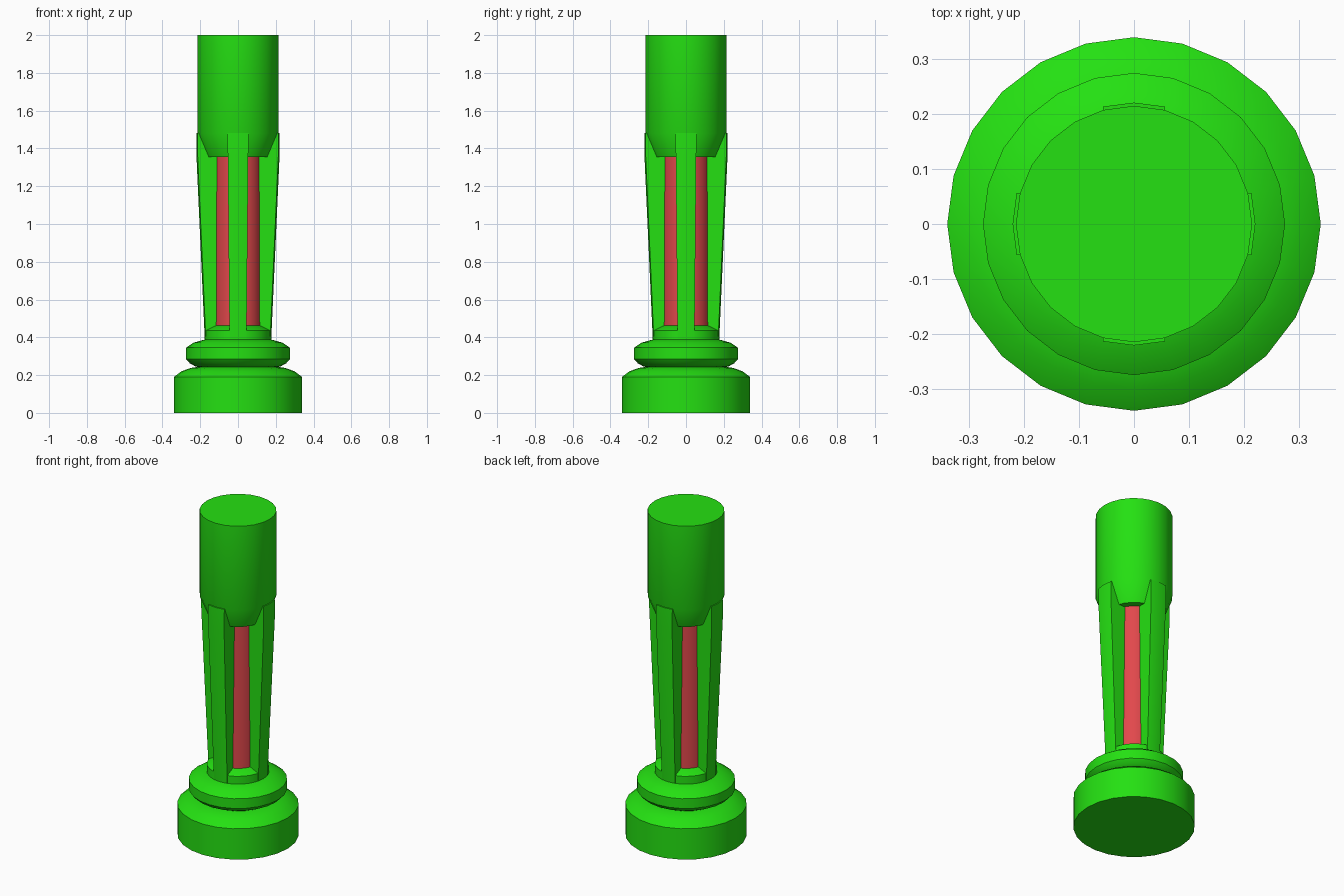
import bpy, bmesh, math
from mathutils import Matrix

if "Cube" in bpy.data.objects:
    bpy.data.objects.remove(bpy.data.objects["Cube"])

SIDES = 24


def material(name, rgb):
    m = bpy.data.materials.new(name)
    m.use_nodes = True
    m.diffuse_color = (*rgb, 1)
    m.node_tree.nodes["Principled BSDF"].inputs["Base Color"].default_value = (*rgb, 1)
    return m


green = material("bright green", (0.018, 0.75, 0.006))
red = material("soft red", (0.76, 0.065, 0.072))


def finish(name, bm, mat):
    bmesh.ops.recalc_face_normals(bm, faces=bm.faces)
    mesh = bpy.data.meshes.new(name)
    bm.to_mesh(mesh)
    bm.free()
    mesh.materials.append(mat)
    obj = bpy.data.objects.new(name, mesh)
    bpy.context.collection.objects.link(obj)
    bpy.ops.object.select_all(action='DESELECT')
    obj.select_set(True)
    bpy.context.view_layer.objects.active = obj
    bpy.ops.object.shade_smooth_by_angle(angle=math.radians(32))
    return obj


def skin(bm, rings):
    """Join consecutive closed rings and cap both ends."""
    for a, b in zip(rings, rings[1:]):
        n = len(a)
        for i in range(n):
            bm.faces.new((a[i], a[(i + 1) % n], b[(i + 1) % n], b[i]))
    bm.faces.new(rings[0])
    bm.faces.new(rings[-1])


def lathe(name, profile, mat):
    bm = bmesh.new()
    turn = 2 * math.pi / SIDES
    skin(bm, [[bm.verts.new((r * math.cos(i * turn), r * math.sin(i * turn), z))
               for i in range(SIDES)] for r, z in profile])
    return finish(name, bm, mat)


# Stepped foot, collar and neck
lathe("base", [(0.34, 0), (0.34, 0.19), (0.30, 0.22), (0.25, 0.238), (0.20, 0.245)], green)
lathe("collar", [(0.20, 0.24), (0.225, 0.246), (0.255, 0.262), (0.275, 0.285),
                 (0.275, 0.345), (0.235, 0.372), (0.17, 0.39)], green)
lathe("neck", [(0.175, 0.38), (0.175, 0.437), (0.12, 0.465)], green)

# Inner rod and upper cylinder with tapered underside
lathe("inner_rod", [(0.125, 0.45), (0.125, 1.37)], red)
lathe("upper_cylinder", [(0.165, 1.355), (0.215, 1.48), (0.215, 2)], green)

# Four tapered ribs around the rod: radius, half width, height per level
LEVELS = [(0.176, 0.045, 0.39), (0.22, 0.054, 1.36), (0.221, 0.056, 1.483)]
for k, side in enumerate(("front", "left", "back", "right")):
    bm = bmesh.new()
    rings = []
    for r, w, z in LEVELS:
        edge = math.sqrt(r * r - w * w)
        section = [(-w, -0.09), (-w, -edge), (0, -r), (w, -edge), (w, -0.09)]
        rings.append([bm.verts.new((x, y, z)) for x, y in section])
    skin(bm, rings)
    bm.transform(Matrix.Rotation(k * math.pi / 2, 4, 'Z'))
    finish(side + "_rib", bm, green)
